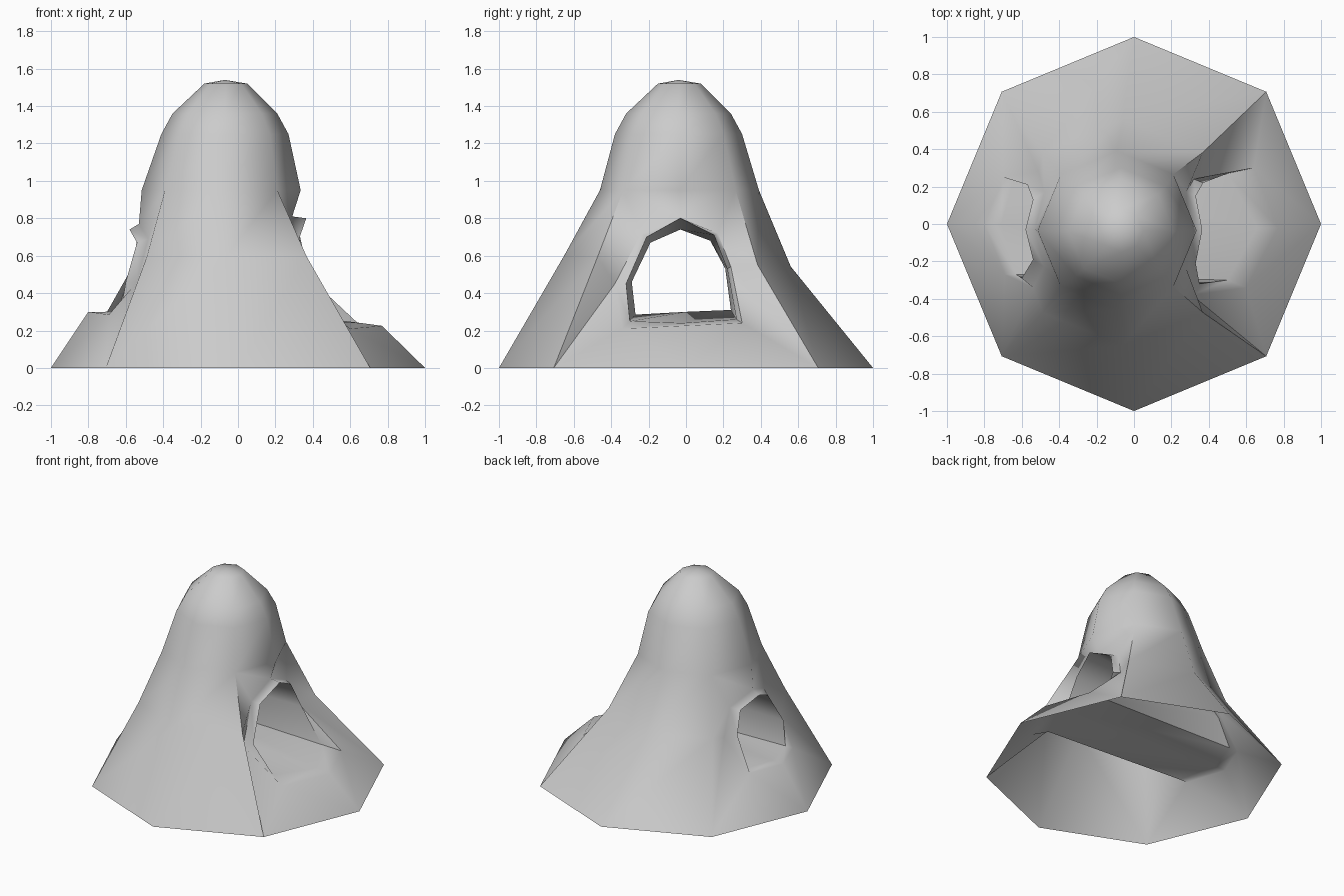
import bpy, bmesh, math

if "Cube" in bpy.data.objects:
    bpy.data.objects.remove(bpy.data.objects["Cube"])

bm = bmesh.new()
N = 8


def ring(cx, cy, z, r, tilt=0.0):
    """Octagonal ring of vertices; tilt lowers z towards +y."""
    out = []
    for k in range(N):
        a = k * math.tau / N
        x, y = cx + r * math.cos(a), cy + r * math.sin(a)
        out.append(bm.verts.new((x, y, z - tilt * y)))
    return out


def loop(pts):
    return [bm.verts.new(p) for p in pts]


def bridge(a, b):
    for i in range(N):
        j = (i + 1) % N
        bm.faces.new((a[i], a[j], b[j], b[i]))


# Hill shell: stacked octagonal rings, open underneath
base = ring(0, 0, 0, 1)
ring1 = ring(-0.06, -0.045, 0.57, 0.605, 0.05)
ring2 = ring(-0.09, -0.035, 0.95, 0.425)
upper = [ring2, ring(-0.07, -0.04, 1.25, 0.34), ring(-0.07, -0.04, 1.36, 0.28),
         ring(-0.065, -0.035, 1.52, 0.115)]
for a, b in zip(upper, upper[1:]):
    bridge(a, b)
apex = bm.verts.new((-0.07, -0.04, 1.54))
for k in range(N):
    bm.faces.new((upper[-1][k], upper[-1][(k + 1) % N], apex))
for k in (1, 2, 5, 6):
    for a, b in ((base, ring1), (ring1, ring2)):
        bm.faces.new((a[k], a[k + 1], b[k + 1], b[k]))


def mouth(k, frame):
    """Join the hole in the shell around column k to a tunnel mouth frame."""
    p, n = (k - 1) % N, (k + 1) % N
    outer = [base[p], base[k], base[n], ring1[n], ring2[n], ring2[k], ring2[p], ring1[p]]
    for i in range(N):
        j = (i + 1) % N
        if 1 <= i <= 4:
            tris = ((outer[i], outer[j], frame[j]), (outer[i], frame[j], frame[i]))
        else:
            tris = ((outer[i], outer[j], frame[i]), (outer[j], frame[j], frame[i]))
        for t in tris:
            bm.faces.new(t)


# Right mouth: outer frame and lip
right_frame = loop([(0.60, -0.34, 0.21), (0.77, -0.02, 0.225), (0.64, 0.30, 0.24),
                    (0.32, 0.24, 0.54), (0.28, 0.17, 0.72), (0.29, -0.03, 0.81),
                    (0.28, -0.24, 0.72), (0.31, -0.38, 0.45)])
right_lip = loop([(0.50, -0.30, 0.25), (0.66, -0.02, 0.24), (0.50, 0.27, 0.26),
                  (0.37, 0.22, 0.53), (0.33, 0.15, 0.71), (0.365, -0.03, 0.80),
                  (0.33, -0.21, 0.70), (0.35, -0.32, 0.45)])
# Left mouth: outer frame and lip
left_frame = loop([(-0.70, 0.25, 0.30), (-0.80, 0.0, 0.30), (-0.69, -0.27, 0.285),
                   (-0.54, -0.34, 0.46), (-0.48, -0.23, 0.69), (-0.53, -0.03, 0.77),
                   (-0.48, 0.17, 0.70), (-0.51, 0.28, 0.53)])
left_lip = loop([(-0.64, 0.24, 0.31), (-0.71, 0.0, 0.30), (-0.63, -0.27, 0.285),
                 (-0.60, -0.29, 0.46), (-0.54, -0.19, 0.67), (-0.58, -0.03, 0.74),
                 (-0.54, 0.13, 0.68), (-0.57, 0.21, 0.53)])
mouth(0, right_frame)
mouth(4, left_frame)
bridge(right_frame, right_lip)
bridge(left_frame, left_lip)

# Tunnel running through the hill
bridge(right_lip, [left_lip[(2 - i) % N] for i in range(N)])

bmesh.ops.recalc_face_normals(bm, faces=bm.faces)
# Make sure the shell faces outward
bm.normal_update()
if apex.link_faces[0].normal.z < 0:
    bmesh.ops.reverse_faces(bm, faces=bm.faces)
me = bpy.data.meshes.new("tunnel_hill")
bm.to_mesh(me)
bm.free()
hill = bpy.data.objects.new("tunnel_hill", me)
bpy.context.collection.objects.link(hill)
bpy.context.view_layer.objects.active = hill
hill.select_set(True)
bpy.ops.object.shade_smooth_by_angle(angle=math.radians(65))
